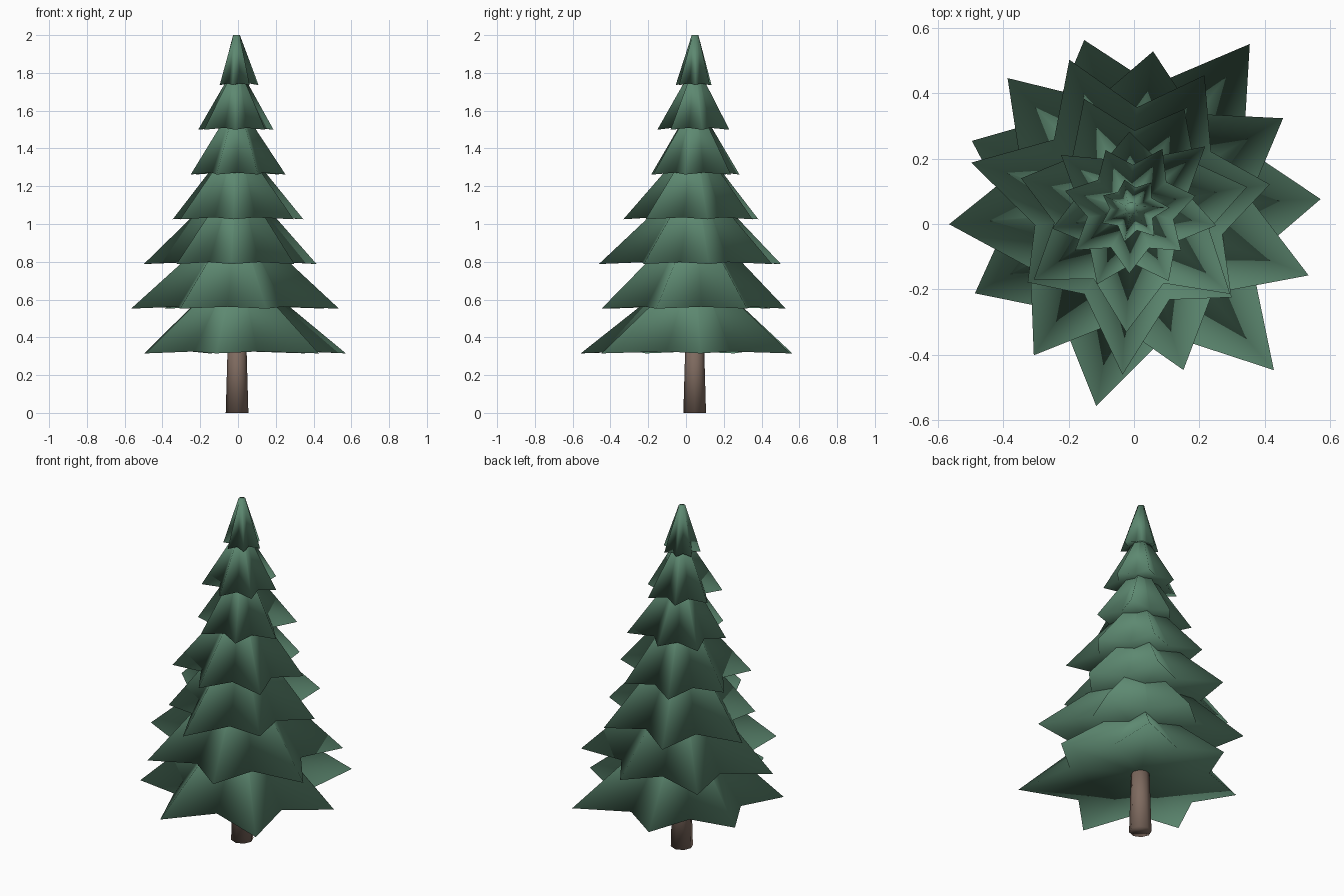
import bpy, bmesh
from math import radians, cos, sin, pi

if "Cube" in bpy.data.objects:
    bpy.data.objects.remove(bpy.data.objects["Cube"])

CX, CY = -0.008, 0.048      # trunk axis
POINTS = 7                  # branch tips per tier


def material(name, rgb):
    m = bpy.data.materials.new(name)
    m.diffuse_color = (*rgb, 1)
    m.use_nodes = True
    m.node_tree.nodes["Principled BSDF"].inputs["Base Color"].default_value = m.diffuse_color
    return m


green = material("needle_green", (0.11, 0.25, 0.165))
brown = material("bark_brown", (0.21, 0.145, 0.115))


def finish(bm, name, mat):
    bmesh.ops.recalc_face_normals(bm, faces=bm.faces)
    for f in bm.faces:
        f.smooth = True
    me = bpy.data.meshes.new(name)
    bm.to_mesh(me)
    bm.free()
    me.materials.append(mat)
    ob = bpy.data.objects.new(name, me)
    bpy.context.collection.objects.link(ob)
    return ob


def tier(name, z, top, phase, tips):
    """Star-shaped skirt: jagged rim rising to a narrow neck, hollowed below."""
    bm = bmesh.new()
    mean = sum(tips) / POINTS
    rim, neck = [], []
    for i in range(POINTS * 2):
        a = radians(phase) + i * pi / POINTS
        if i % 2 == 0:
            r, dz = tips[i // 2], 0.0
        else:
            near = (tips[i // 2] + tips[(i // 2 + 1) % POINTS]) / 2
            r, dz = 0.66 * (near + mean) / 2, 0.01
        rim.append(bm.verts.new((CX + r * cos(a), CY + r * sin(a), z + dz)))
        neck.append(bm.verts.new((CX + 0.018 * cos(a), CY + 0.018 * sin(a), top)))
    centre = bm.verts.new((CX, CY, z + 0.04))
    n = len(rim)
    for i in range(n):
        j = (i + 1) % n
        bm.faces.new((rim[i], rim[j], neck[j], neck[i]))
        bm.faces.new((rim[j], rim[i], centre))
    bm.faces.new(neck)
    finish(bm, name, green)


# Tiers from bottom to top: rim height, neck height, first tip angle, tip radii
TIERS = [
    (0.315, 0.78, 2.8, (0.58, 0.62, 0.535, 0.53, 0.545, 0.615, 0.66)),
    (0.552, 1.04, 30.7, (0.54, 0.485, 0.55, 0.56, 0.54, 0.52, 0.58)),
    (0.788, 1.25, 9.8, (0.43, 0.465, 0.493, 0.51, 0.39, 0.51, 0.41)),
    (1.025, 1.44, 10.5, (0.36, 0.345, 0.365, 0.35, 0.37, 0.38, 0.40)),
    (1.262, 1.63, 40, (0.295, 0.235, 0.27, 0.25, 0.255, 0.25, 0.265)),
    (1.499, 1.82, 11, (0.20, 0.205, 0.195, 0.21, 0.215, 0.20, 0.20)),
    (1.735, 2.00, 1, (0.117, 0.10, 0.09, 0.095, 0.10, 0.105, 0.11)),
]
for k, (z, top, phase, tips) in enumerate(TIERS):
    tier(f"branch_tier_{k + 1}", z, top, phase, tips)

# Tapered trunk running up inside the lowest tier
bm = bmesh.new()
bmesh.ops.create_cone(bm, cap_ends=True, segments=8, radius1=0.06, radius2=0.048, depth=0.42)
bmesh.ops.translate(bm, verts=bm.verts, vec=(CX + 0.003, CY - 0.002, 0.21))
finish(bm, "trunk", brown)
